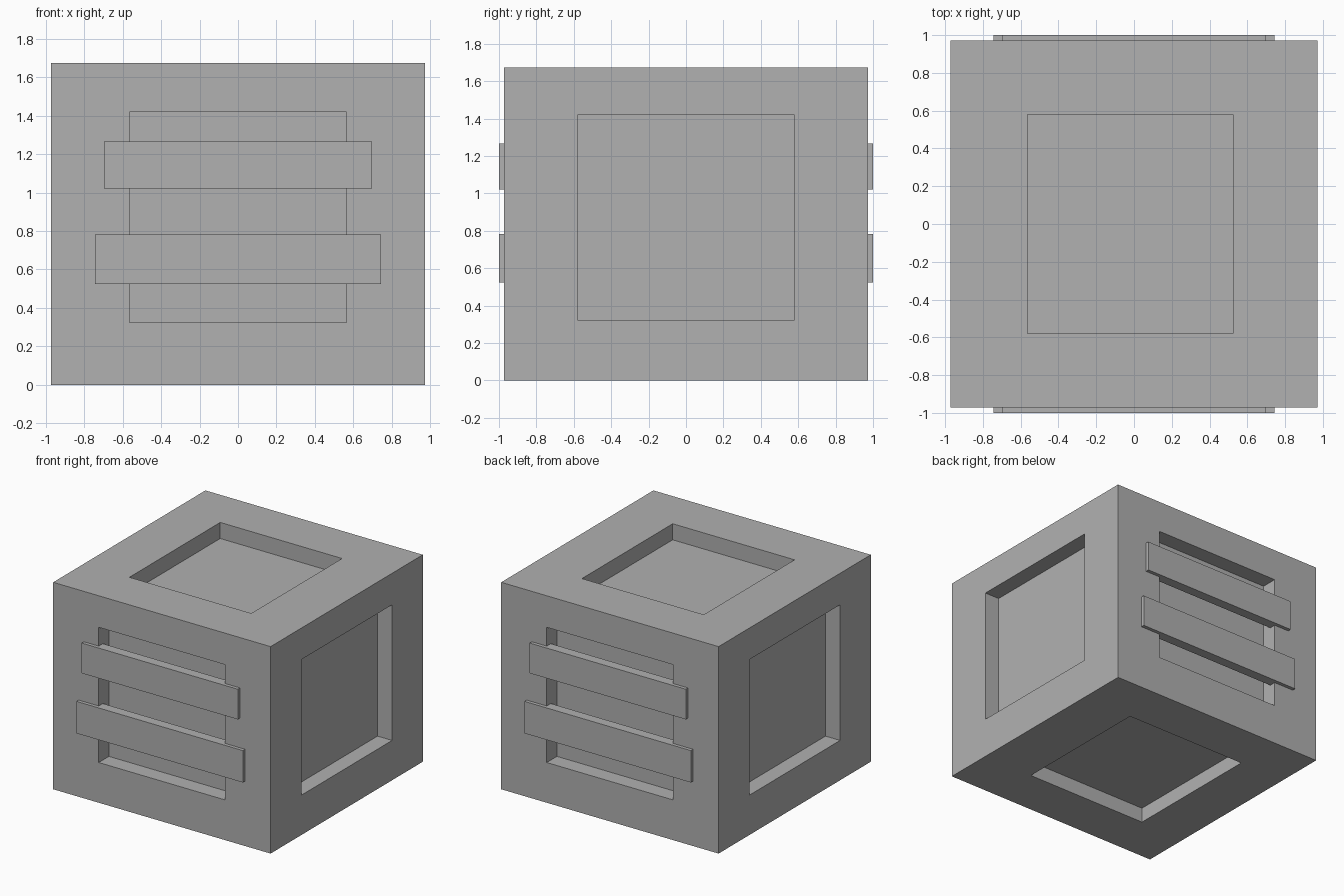
import bpy

if "Cube" in bpy.data.objects:
    bpy.data.objects.remove(bpy.data.objects["Cube"])

H, TOP, DEPTH = 0.972, 1.673, 0.13

# Dark grey paint
grey = bpy.data.materials.new("dark_grey")
grey.diffuse_color = (0.44, 0.44, 0.44, 1)
grey.use_nodes = True
grey.node_tree.nodes["Principled BSDF"].inputs["Base Color"].default_value = grey.diffuse_color


def box(name, lo, hi):
    bpy.ops.mesh.primitive_cube_add(size=1, location=[(a + b) / 2 for a, b in zip(lo, hi)])
    ob = bpy.context.object
    ob.name = name
    ob.scale = [b - a for a, b in zip(lo, hi)]
    bpy.ops.object.transform_apply(location=False, rotation=False, scale=True)
    ob.data.materials.append(grey)
    return ob


def cut(target, lo, hi):
    cutter = box("pocket_cutter", lo, hi)
    mod = target.modifiers.new("pocket", 'BOOLEAN')
    mod.operation = 'DIFFERENCE'
    mod.solver = 'EXACT'
    mod.object = cutter
    bpy.context.view_layer.objects.active = target
    bpy.ops.object.modifier_apply(modifier=mod.name)
    bpy.data.objects.remove(cutter)


# Crate body
body = box("crate_body", (-H, -H, 0), (H, H, TOP))

# Rectangular pocket in each of the four sides
for s in (-1, 1):
    a, b = sorted((s * (H - DEPTH), s * (H + 0.2)))
    cut(body, (-0.565, a, 0.325), (0.565, b, 1.418))
    cut(body, (a, -0.58, 0.322), (b, 0.58, 1.418))

# Pockets in the top and bottom
for z0, z1 in ((-0.2, DEPTH - 0.01), (TOP - DEPTH, TOP + 0.2)):
    cut(body, (-0.565, -0.58, z0), (0.525, 0.58, z1))

# Two planks across the front and the back pockets
for side, s in (("front", -1), ("back", 1)):
    a, b = sorted((s * 0.92, s * 1.0))
    for level, w, z0, z1 in (("upper", 0.698, 1.022, 1.266), ("lower", 0.743, 0.524, 0.782)):
        box(f"{side}_{level}_plank", (-w, a, z0), (w, b, z1))
